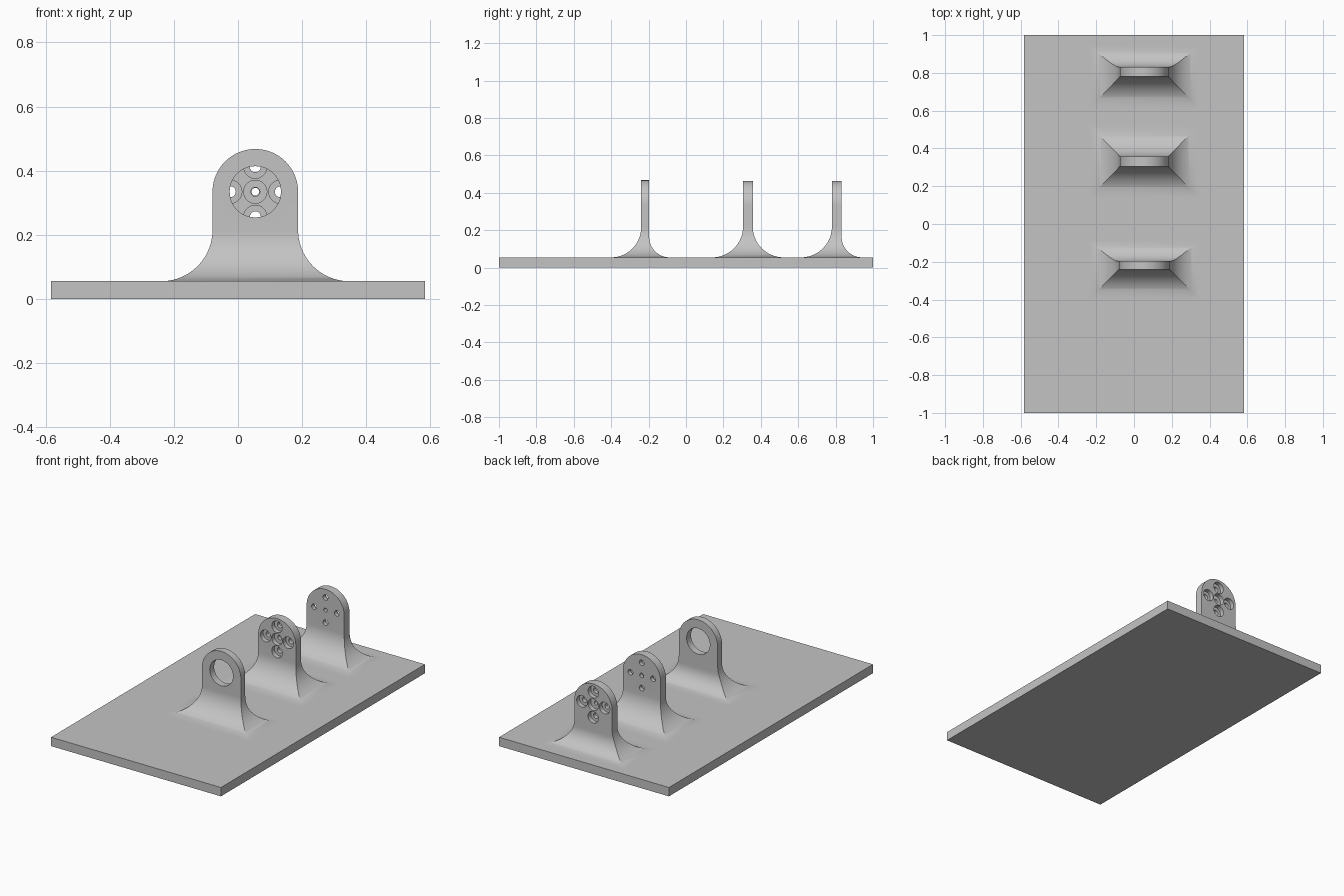
import bpy, bmesh, math
from mathutils import Matrix

if "Cube" in bpy.data.objects:
    bpy.data.objects.remove(bpy.data.objects["Cube"])

grey = bpy.data.materials.new("light_grey")
grey.diffuse_color = (0.55, 0.55, 0.55, 1)
grey.use_nodes = True
grey.node_tree.nodes["Principled BSDF"].inputs["Base Color"].default_value = grey.diffuse_color

CX = 0.054           # bracket centre line
CZ = 0.334           # arch and hole centre height
TOP = 0.055          # top of the plate


def make_object(name, bm):
    bmesh.ops.recalc_face_normals(bm, faces=bm.faces)
    mesh = bpy.data.meshes.new(name)
    bm.to_mesh(mesh)
    bm.free()
    obj = bpy.data.objects.new(name, mesh)
    obj.data.materials.append(grey)
    bpy.context.collection.objects.link(obj)
    return obj


def flare(h, r):
    """Outward offset of a concave quarter-round foot at height h."""
    return r - math.sqrt(max(0, r * r - (r - h) ** 2)) if h < r else 0


def bracket(name, half, y0, y1, r_front, r_back, r_side=0.16, segs=24):
    bm = bmesh.new()
    # mitred flared foot, sunk slightly into the plate
    heights = [r_side * (1 - math.cos(math.pi / 2 * i / segs)) for i in range(segs + 1)]
    rings = []
    for z, h in [(TOP - 0.01, 0)] + [(TOP + h, h) for h in heights]:
        dx = half + flare(h, r_side)
        ya, yb = y0 - flare(h, r_front), y1 + flare(h, r_back)
        rings.append([bm.verts.new((CX + sx * dx, y, z))
                      for sx, y in ((-1, ya), (1, ya), (1, yb), (-1, yb))])
    bm.faces.new(rings[0])
    for a, b in zip(rings, rings[1:]):
        for i in range(4):
            j = (i + 1) % 4
            bm.faces.new((a[i], a[j], b[j], b[i]))
    # upright with rounded top
    n = 40
    arcs = [[bm.verts.new((CX + half * math.cos(math.pi * i / n), y,
                           CZ + half * math.sin(math.pi * i / n)))
             for i in range(n + 1)] for y in (y0, y1)]
    last = rings[-1]
    front = [last[0], last[1]] + arcs[0]
    back = [last[3], last[2]] + arcs[1]
    bm.faces.new(front)
    bm.faces.new(back)
    for i in range(1, len(front)):
        j = (i + 1) % len(front)
        bm.faces.new((front[i], front[j], back[j], back[i]))
    return make_object(name, bm)


def drill(obj, holes, ya, yb):
    """Cut holes (dx, dz, radius) along y from ya to yb."""
    bm = bmesh.new()
    for dx, dz, r in holes:
        place = (Matrix.Translation((CX + dx, (ya + yb) / 2, CZ + dz))
                 @ Matrix.Rotation(math.pi / 2, 4, 'X'))
        bmesh.ops.create_cone(bm, cap_ends=True, segments=40, radius1=r,
                              radius2=r, depth=yb - ya, matrix=place)
    cutter = make_object("hole_cutter", bm)
    cutter.hide_render = True
    mod = obj.modifiers.new("holes", 'BOOLEAN')
    mod.operation, mod.solver, mod.object = 'DIFFERENCE', 'EXACT', cutter
    bpy.context.view_layer.objects.active = obj
    bpy.ops.object.modifier_apply(modifier=mod.name)
    bpy.data.objects.remove(cutter)


def cross(r_mid, r_out, d=0.078):
    return [(0, 0, r_mid), (d, 0, r_out), (-d, 0, r_out), (0, d, r_out), (0, -d, r_out)]


# base plate
bm = bmesh.new()
bmesh.ops.create_cube(bm, size=1, matrix=Matrix.Translation((0, 0, TOP / 2))
                      @ Matrix.Diagonal((1.166, 2, TOP, 1)))
make_object("base_plate", bm)

# front bracket with one large hole
ring = bracket("ring_bracket", 0.1335, -0.24, -0.197, 0.16, 0.11)
drill(ring, [(0, 0, 0.08)], -0.3, -0.1)

# middle bracket, counterbored from the front
middle = bracket("middle_bracket", 0.129, 0.305, 0.357, 0.165, 0.165)
drill(middle, cross(0.014, 0.017), 0.25, 0.45)
drill(middle, cross(0.036, 0.036), 0.25, 0.332)

# rear bracket, counterbored from the back
rear = bracket("rear_bracket", 0.129, 0.78, 0.832, 0.165, 0.11)
drill(rear, cross(0.012, 0.017), 0.7, 0.9)
drill(rear, cross(0.036, 0.036), 0.805, 0.9)

# smooth the curved surfaces, keep edges sharp
for obj in (ring, middle, rear):
    bpy.ops.object.select_all(action='DESELECT')
    obj.select_set(True)
    bpy.context.view_layer.objects.active = obj
    bpy.ops.object.shade_smooth_by_angle(angle=math.radians(25))
